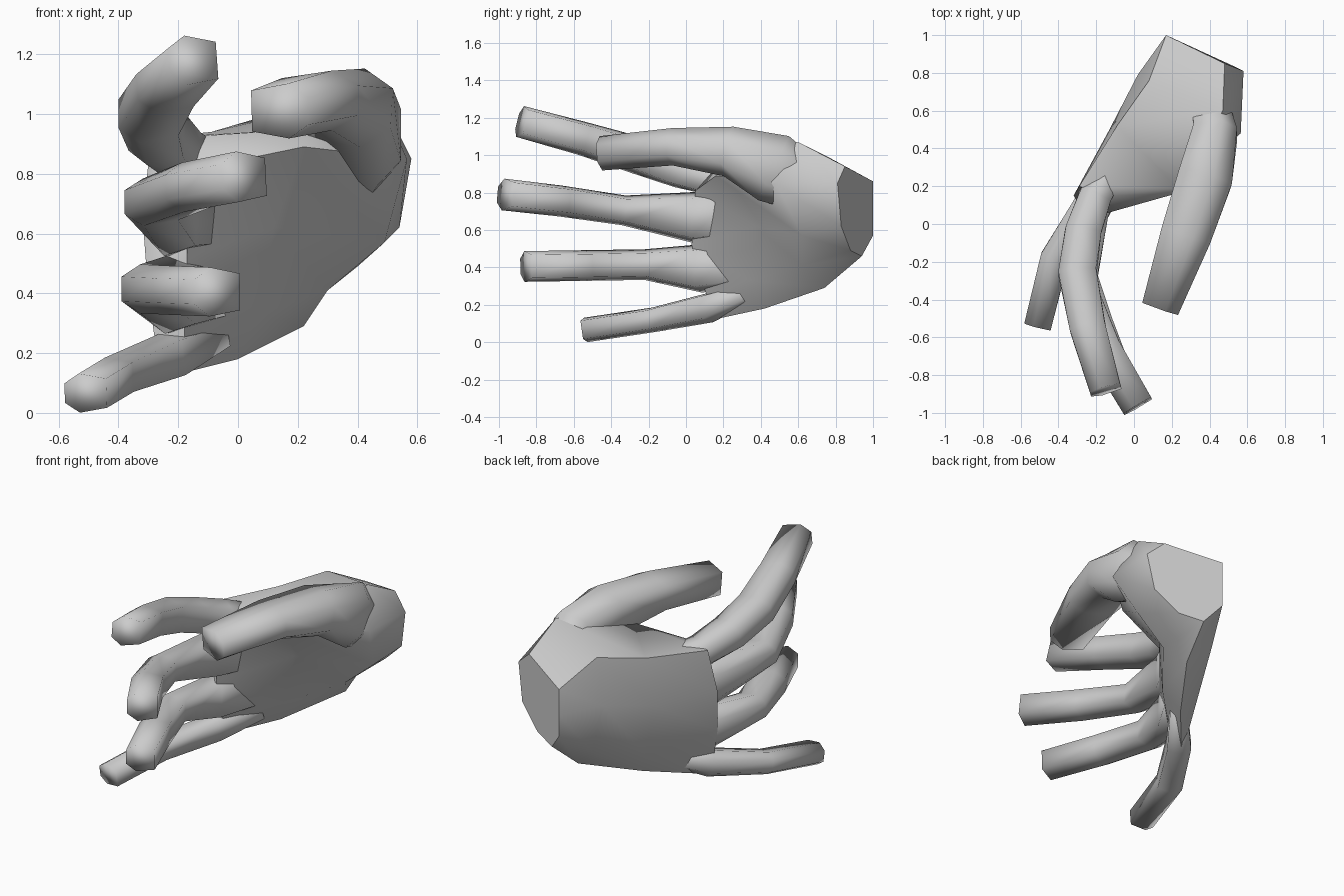
import bpy, bmesh, math
from mathutils import Vector


def loft(name, rings, sharp_angle):
    """Skin a closed tube through rings that share one point count."""
    bm = bmesh.new()
    rows = [[bm.verts.new(p) for p in ring] for ring in rings]
    n = len(rows[0])
    for a, b in zip(rows, rows[1:]):
        for i in range(n):
            j = (i + 1) % n
            bm.faces.new((a[i], a[j], b[j], b[i]))
    bm.faces.new(rows[0])
    bm.faces.new(rows[-1])
    bmesh.ops.recalc_face_normals(bm, faces=bm.faces)
    mesh = bpy.data.meshes.new(name)
    bm.to_mesh(mesh)
    bm.free()
    mesh.shade_smooth()
    mesh.set_sharp_from_angle(angle=math.radians(sharp_angle))
    obj = bpy.data.objects.new(name, mesh)
    bpy.context.collection.objects.link(obj)
    return obj


# Digit cross-section: flat pad on +x, rounded back on -x
SECTION = [(1, .75), (1, -.75), (-.3, -1), (-1, -.5), (-1, .5), (-.3, 1)]


def digit(name, path):
    """path rows: x, y, z, half thickness, half height."""
    centres = [Vector(p[:3]) for p in path]
    rings = []
    for k, (c, p) in enumerate(zip(centres, path)):
        t = (centres[min(k + 1, len(path) - 1)] - centres[max(k - 1, 0)]).normalized()
        u = Vector((0, 0, 1)).cross(t).normalized()
        v = t.cross(u)
        rings.append([c + u * a * p[3] + v * b * p[4] for a, b in SECTION])
    return loft(name, rings, 120)


# Palm: back-top, back, back-low, little-finger edge, palm-low, palm, web, top
wrist = [(.17, 1.0, .86), (.17, 1.0, .70), (.17, 1.0, .57), (.26, .94, .46),
         (.40, .88, .49), (.54, .83, .62), (.58, .81, .85), (.48, .85, .94)]
heel = [(.08, .76, .99), (.02, .79, .72), (.08, .80, .42), (.22, .74, .29),
        (.30, .62, .41), (.49, .62, .57), (.565, .48, .85), (.47, .60, 1.07)]
middle = [(-.09, .52, .94), (-.13, .50, .65), (-.08, .50, .32), (.0, .42, .18),
          (.07, .34, .33), (.12, .37, .62), (.22, .16, .89), (.23, .19, .95)]
knuckles = [(-.29, .20, .92), (-.32, .15, .66), (-.30, .12, .40), (-.26, .12, .115),
            (-.18, .11, .25), (-.17, .03, .52), (-.17, .05, .81), (-.15, .15, .925)]
loft("palm", [wrist, heel, middle, knuckles], 55)

# Thumb and its base (negative thickness puts the rounded back outside)
digit("thumb", [
    (.38, .75, .78, -.08, .12),
    (.43, .47, .93, -.115, .19),
    (.375, .24, 1.02, -.145, .135),
    (.275, -.06, 1.045, -.135, .10),
    (.14, -.445, 1.01, -.10, .092)])

# Fingers
digit("index_finger", [
    (-.08, .32, .83, .05, .07),
    (-.205, .15, .87, .085, .09),
    (-.27, -.04, .925, .095, .10),
    (-.30, -.26, 1.0, .10, .10),
    (-.245, -.55, 1.09, .095, .09),
    (-.15, -.88, 1.18, .083, .085)])
digit("middle_finger", [
    (-.08, .25, .66, .05, .12),
    (-.22, .06, .665, .085, .14),
    (-.29, -.33, .705, .09, .08),
    (-.16, -.66, .755, .09, .083),
    (.02, -.965, .79, .085, .085)])
digit("ring_finger", [
    (-.08, .26, .40, .05, .10),
    (-.22, .08, .395, .085, .13),
    (-.30, -.22, .415, .09, .082),
    (-.20, -.53, .41, .09, .082),
    (-.07, -.855, .405, .083, .082)])
digit("little_finger", [
    (-.07, .32, .26, .05, .05),
    (-.24, .12, .185, .07, .08),
    (-.42, -.18, .12, .075, .066),
    (-.51, -.54, .066, .072, .066)])
